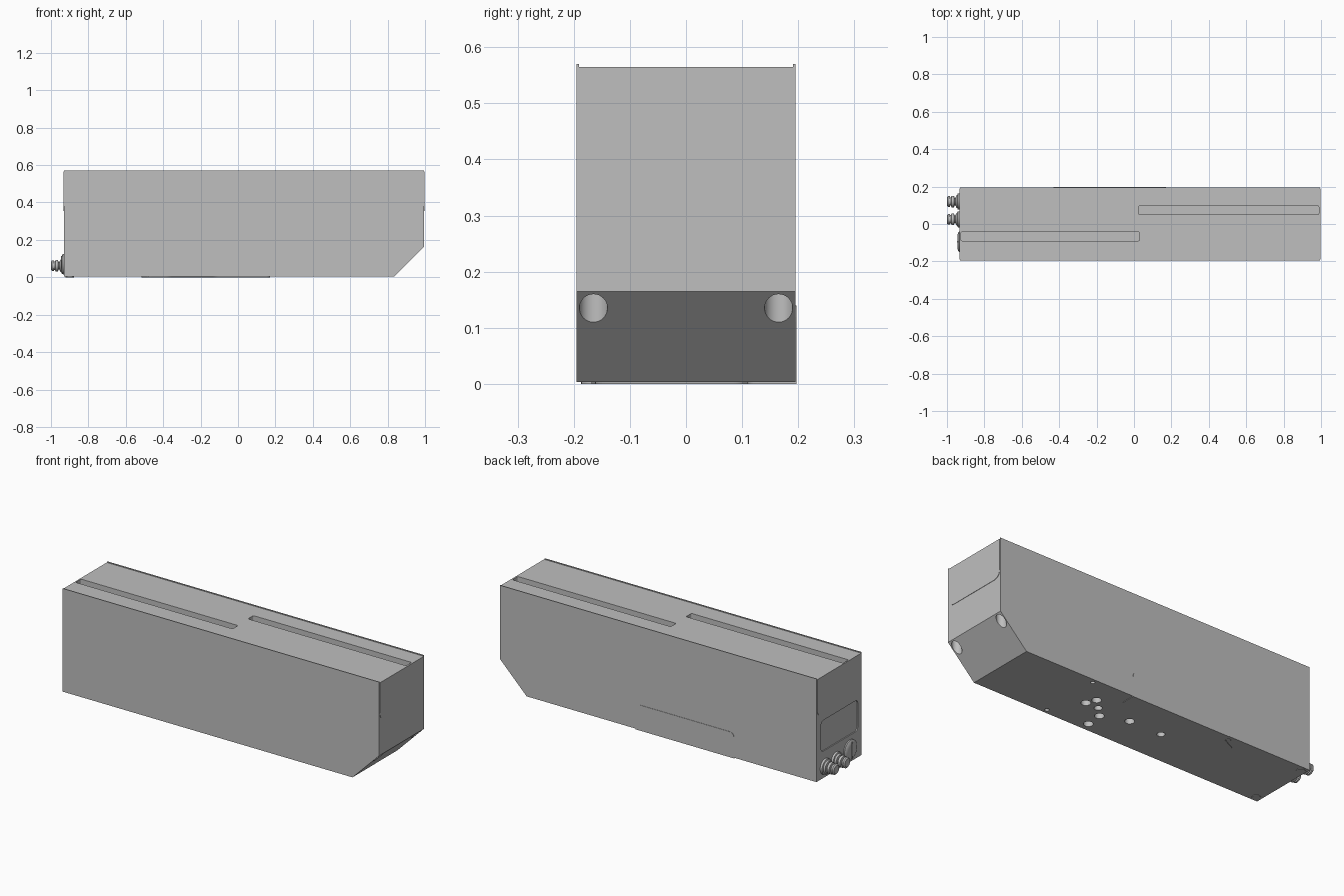
import bpy, bmesh, math
from mathutils import Vector

cube = bpy.data.objects.get("Cube")
if cube:
    bpy.data.objects.remove(cube, do_unlink=True)

grey = bpy.data.materials.new("light grey metal")
grey.use_nodes = True
COLOUR = (0.52, 0.52, 0.52, 1)
grey.diffuse_color = COLOUR
grey.node_tree.nodes["Principled BSDF"].inputs["Base Color"].default_value = COLOUR

LEFT, RIGHT, TOP, FLOOR = -0.93, 0.995, 0.565, 0.003


def place(axis, u, v, w):
    """Map a profile point (u, v) and depth w to space; axis is the extrusion direction."""
    return {"x": (w, u, v), "y": (u, w, v), "z": (u, v, w)}[axis]


def add_prism(bm, pts, axis, lo, hi):
    rings = [[bm.verts.new(place(axis, u, v, w)) for u, v in pts] for w in (lo, hi)]
    n = len(pts)
    faces = [bm.faces.new(r) for r in rings]
    for i in range(n):
        j = (i + 1) % n
        faces.append(bm.faces.new((rings[0][i], rings[0][j], rings[1][j], rings[1][i])))
    bmesh.ops.recalc_face_normals(bm, faces=faces)


def finish(name, bm, smooth=False):
    mesh = bpy.data.meshes.new(name)
    bm.to_mesh(mesh)
    bm.free()
    obj = bpy.data.objects.new(name, mesh)
    bpy.context.collection.objects.link(obj)
    mesh.materials.append(grey)
    if smooth:
        smooth_object(obj)
    return obj


def activate(obj):
    bpy.ops.object.select_all(action="DESELECT")
    obj.select_set(True)
    bpy.context.view_layer.objects.active = obj


def smooth_object(obj):
    activate(obj)
    bpy.ops.object.shade_smooth_by_angle(angle=math.radians(35))


def prism(name, pts, axis, lo, hi, smooth=False):
    bm = bmesh.new()
    add_prism(bm, pts, axis, lo, hi)
    return finish(name, bm, smooth)


def circle(u, v, r, n=32):
    return [(u + r * math.cos(math.tau * i / n), v + r * math.sin(math.tau * i / n)) for i in range(n)]


def rounded(pts, radii, steps=6):
    """Round polygon corners with a quadratic curve; a radius of zero keeps the corner."""
    out = []
    for i, (p, r) in enumerate(zip(pts, radii)):
        p = Vector(p)
        if r == 0:
            out.append(tuple(p))
            continue
        a = p + (Vector(pts[i - 1]) - p).normalized() * r
        b = p + (Vector(pts[(i + 1) % len(pts)]) - p).normalized() * r
        for k in range(steps + 1):
            t = k / steps
            out.append(tuple(a * (1 - t) ** 2 + p * 2 * t * (1 - t) + b * t * t))
    return out


def box_pts(u0, u1, v0, v1):
    return [(u0, v0), (u1, v0), (u1, v1), (u0, v1)]


def outline(top, bottom):
    """Side profile with the sloped lower corner."""
    return [(LEFT, bottom), (0.83 + bottom, bottom), (RIGHT, 0.165), (RIGHT, top), (LEFT, top)]


def turned(name, y, z, profile, n=32):
    """Solid of revolution about x; profile is a list of (x, radius)."""
    bm = bmesh.new()
    rings = [[bm.verts.new((x, u, v)) for u, v in circle(y, z, r, n)] for x, r in profile]
    for a, b in zip(rings, rings[1:]):
        for i in range(n):
            j = (i + 1) % n
            bm.faces.new((a[i], a[j], b[j], b[i]))
    bm.faces.new(rings[0])
    bm.faces.new(rings[-1])
    bmesh.ops.recalc_face_normals(bm, faces=bm.faces)
    return finish(name, bm, True)


# Main housing
housing = prism("housing", outline(TOP, FLOOR), "y", -0.191, 0.191)

# Cutters: top slots, display recess, mounting holes and sloped-corner bores
bm = bmesh.new()
for x0, x1, y0, y1 in ((0.025, 0.988, 0.05, 0.097), (-0.925, 0.03, -0.09, -0.043)):
    add_prism(bm, rounded(box_pts(x0, x1, y0, y1), [0.008] * 4), "z", TOP - 0.05, TOP + 0.05)
add_prism(bm, rounded(box_pts(-0.165, 0.155, 0.15, 0.32), [0.025] * 4), "x", LEFT - 0.05, LEFT + 0.006)
for x, y, r in ((0.3, 0, 0.024), (0.277, 0.053, 0.024), (0.223, 0, 0.02), (0.17, -0.054, 0.024),
                (0.162, -0.146, 0.024), (0.027, 0, 0.024), (-0.167, 0, 0.02),
                (0.4, 0.17, 0.011), (0.4, -0.17, 0.011)):
    add_prism(bm, circle(x, y, r, 24), "z", -0.05, 0.05)
for side in (-1, 1):
    add_prism(bm, circle(0.965, side * 0.165, 0.025), "z", 0.05, 0.25)
cutter = finish("cutter", bm)
cutter.hide_render = True
cut = housing.modifiers.new("cuts", "BOOLEAN")
cut.object = cutter
cut.operation = "DIFFERENCE"
cut.solver = "EXACT"
activate(housing)
bpy.ops.object.modifier_apply(modifier="cuts")
bpy.data.objects.remove(cutter, do_unlink=True)
smooth_object(housing)

# Side sheets standing slightly above the lid
for name, side in (("front_side_sheet", -1), ("back_side_sheet", 1)):
    lo, hi = sorted((side * 0.191, side * 0.195))
    prism(name, outline(0.57, FLOOR), "y", lo, hi)

# Rounded lid flaps on both ends
flap = rounded(box_pts(-0.19, 0.19, 0.355, TOP), [0.045, 0.045, 0, 0])
prism("right_end_flap", flap, "x", RIGHT - 0.001, RIGHT + 0.002)
prism("left_end_flap", flap, "x", LEFT - 0.002, LEFT + 0.001)

# Service cover wrapping from the underside onto the back
under = [(0.17, 0.196), (0.17, 0.11), (-0.12, 0.1), (-0.37, -0.16), (-0.48, -0.17),
         (-0.515, -0.1), (-0.515, 0.12), (-0.43, 0.16), (-0.43, 0.196)]
prism("cover_underside", rounded(under, [0, 0.02, 0.02, 0.02, 0.02, 0.02, 0.02, 0.01, 0]), "z", 0, FLOOR + 0.001)
prism("cover_back", rounded(box_pts(-0.43, 0.17, 0, 0.14), [0, 0, 0.03, 0.03]), "y", 0.194, 0.197)

# Small screws in the cover and rear corners
for i, (x, y, r) in enumerate(((-0.45, 0.165, 0.012), (-0.47, -0.155, 0.012),
                               (-0.9, 0.165, 0.022), (-0.9, -0.165, 0.022))):
    prism(f"bottom_screw_{i + 1}", circle(x, y, r, 20), "z", 0, FLOOR + 0.001, True)

# Ribbed hose fittings on the left end
fitting = [(0.0, 0.043), (0.012, 0.043), (0.014, 0.036), (0.022, 0.03), (0.024, 0.02), (0.03, 0.02),
           (0.032, 0.031), (0.046, 0.031), (0.048, 0.022), (0.053, 0.022), (0.055, 0.029),
           (0.064, 0.029), (0.07, 0.022)]
for i, y in enumerate((0.12, 0.025)):
    turned(f"hose_fitting_{i + 1}", y, 0.062, [(LEFT - d, r) for d, r in fitting])

# Domed socket cap with a raised rib
turned("socket_cap", -0.095, 0.07, [(LEFT, 0.055), (LEFT - 0.006, 0.055), (LEFT - 0.012, 0.045), (LEFT - 0.014, 0.03)])
prism("socket_rib", box_pts(-0.099, -0.091, 0.025, 0.115), "x", LEFT - 0.017, LEFT - 0.01)
